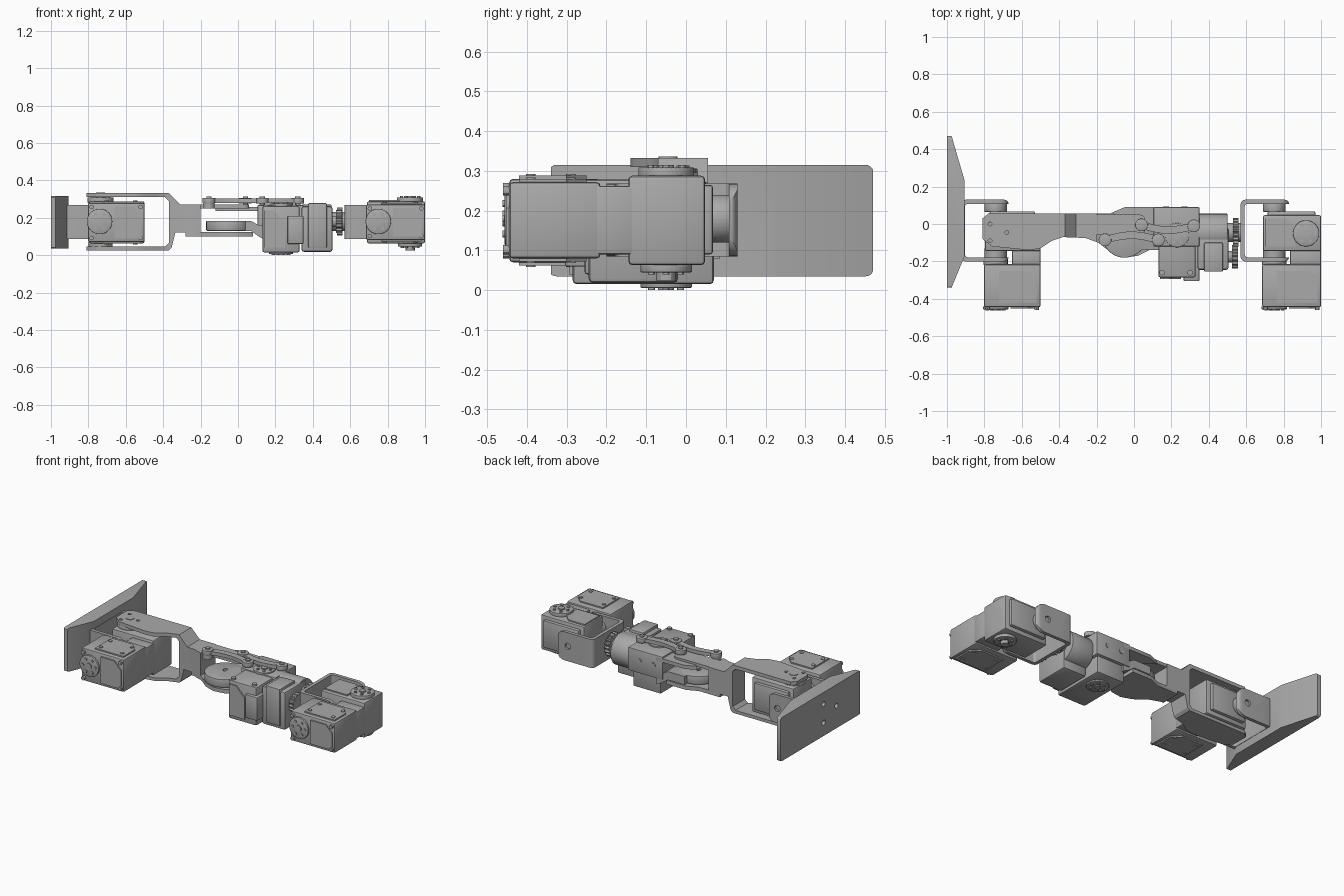
import bpy, bmesh, math
from mathutils import Vector

if "Cube" in bpy.data.objects:
    bpy.data.objects.remove(bpy.data.objects["Cube"], do_unlink=True)


def make_material(name, value):
    mat = bpy.data.materials.new(name)
    mat.use_nodes = True
    color = (value, value, value, 1)
    mat.diffuse_color = color
    mat.node_tree.nodes["Principled BSDF"].inputs["Base Color"].default_value = color
    return mat


GREY = make_material("plain grey", 0.4)


def place(axis, a, b, d):
    """Map a profile point (a, b) and a depth d to space."""
    return {"x": (d, a, b), "y": (a, d, b), "z": (a, b, d)}[axis]


def finish(name, bm, bevel=0, segments=2):
    bmesh.ops.recalc_face_normals(bm, faces=bm.faces)
    if bevel:
        bmesh.ops.bevel(bm, geom=bm.edges[:], offset=bevel, segments=segments,
                        profile=0.5, affect="EDGES")
    mesh = bpy.data.meshes.new(name)
    bm.to_mesh(mesh)
    bm.free()
    mesh.materials.append(GREY)
    obj = bpy.data.objects.new(name, mesh)
    bpy.context.collection.objects.link(obj)
    return obj


def prism(name, axis, outline, low, high, bevel=0):
    """Extrude a flat outline along an axis."""
    bm = bmesh.new()
    face = bm.faces.new([bm.verts.new(place(axis, a, b, low)) for a, b in outline])
    new = bmesh.ops.extrude_face_region(bm, geom=[face])["geom"]
    shift = Vector(place(axis, 0, 0, high - low))
    bmesh.ops.translate(bm, vec=shift, verts=[v for v in new if isinstance(v, bmesh.types.BMVert)])
    return finish(name, bm, bevel)


def box(name, xs, ys, zs, bevel=0.008):
    rect = [(xs[0], ys[0]), (xs[1], ys[0]), (xs[1], ys[1]), (xs[0], ys[1])]
    return prism(name, "z", rect, zs[0], zs[1], bevel)


def disc(name, axis, a, b, low, high, radius, sides=32, bevel=0):
    ring = [(a + radius * math.cos(math.tau * i / sides), b + radius * math.sin(math.tau * i / sides))
            for i in range(sides)]
    return prism(name, axis, ring, low, high, bevel)


def combine(obj, cutter, operation="DIFFERENCE"):
    """Boolean the two parts and keep only the result."""
    mod = obj.modifiers.new("cut", "BOOLEAN")
    mod.operation, mod.object, mod.solver = operation, cutter, "EXACT"
    graph = bpy.context.evaluated_depsgraph_get()
    obj.data = bpy.data.meshes.new_from_object(obj.evaluated_get(graph))
    obj.modifiers.clear()
    bpy.data.objects.remove(cutter, do_unlink=True)
    return obj


def drill(obj, axis, spots, low, high, radius):
    for a, b in spots:
        combine(obj, disc("drill", axis, a, b, low, high, radius, 20))


def rounded_rect(a0, a1, b0, b1, r, steps=5):
    points = []
    corners = [(a1 - r, b1 - r), (a0 + r, b1 - r), (a0 + r, b0 + r), (a1 - r, b0 + r)]
    for quarter, (a, b) in enumerate(corners):
        for i in range(steps + 1):
            t = math.pi / 2 * (quarter + i / steps)
            points.append((a + r * math.cos(t), b + r * math.sin(t)))
    return points


def bolts(name, axis, spots, low, high, radius=0.012):
    for a, b in spots:
        disc(name, axis, a, b, low, high, radius, 12)


def horn(name, axis, a, b, low, high, radius, outer):
    """Servo horn with a ring of screws; outer is the exposed side."""
    disc(name, axis, a, b, low, high, radius, 36, 0.003)
    spots = [(a + 0.65 * radius * math.cos(k * math.pi / 3), b + 0.65 * radius * math.sin(k * math.pi / 3))
             for k in range(6)]
    ends = sorted((outer, outer + (0.006 if outer == high else -0.006)))
    bolts(name + "_screw", axis, spots, ends[0], ends[1], 0.009)
    disc(name + "_hub", axis, a, b, ends[0], ends[1], 0.02, 16)


def cover(name, axis, a0, a1, b0, b1, low, high):
    """Thin servo lid with one cut corner."""
    cut = 0.3 * (b1 - b0)
    prism(name, axis, [(a0, b0), (a1, b0), (a1, b1 - cut), (a1 - cut, b1), (a0, b1)], low, high)


# Foot sole: tapered plate with rounded ends
plan = [(-1, -0.34), (-0.975, -0.34), (-0.905, -0.17), (-0.905, 0.23), (-0.975, 0.47), (-1, 0.47)]
sole = prism("foot_sole", "z", plan, 0.035, 0.315)
combine(sole, prism("sole_outline", "x", rounded_rect(-0.345, 0.471, 0.035, 0.315, 0.018), -1.1, -0.8), "INTERSECT")
drill(sole, "x", [(-0.1, 0.18), (0.03, 0.24), (0.03, 0.12)], -1.1, -0.93, 0.016)

# Yokes for foot and hip: a base and two side arms
def yoke(name, base_x, tip_x):
    lo, hi = sorted((base_x, tip_x))
    body = prism(name, "z", rounded_rect(lo, hi, -0.2, 0.13, 0.025), 0.085, 0.268)
    wall = 0.022
    inner = (lo + wall, hi + 0.2) if base_x < tip_x else (lo - 0.2, hi - wall)
    combine(body, prism("yoke_gap", "z", rounded_rect(*inner, -0.2 + wall, 0.13 - wall, 0.015), 0, 0.4))
    combine(body, prism("yoke_side", "y", rounded_rect(lo - 0.1, hi, 0.085, 0.268, 0.055), -0.5, 0.5), "INTERSECT")
    return body


foot_yoke = yoke("foot_yoke", -0.925, -0.67)
hip_yoke = yoke("hip_yoke", 0.57, 0.83)
drill(foot_yoke, "y", [(-0.74, 0.18)], 0.08, 0.2, 0.02)
drill(hip_yoke, "y", [(0.75, 0.18)], 0.08, 0.2, 0.02)


# Paired joint servos: one turns on y in front, one turns on z behind it
def joint(name, x0, x1, turn_x, lift_x, zs):
    z0, z1 = zs
    box(name + "_front_servo", (x0, x1), (-0.445, -0.215), zs, 0.01)
    box(name + "_front_servo_lug", (x0 + 0.15, x1), (-0.23, -0.13), (z0 + 0.01, z1 - 0.01), 0.006)
    box(name + "_rear_servo", (x0 + 0.005, x1), (-0.145, 0.048), (0.063, 0.288), 0.01)
    box(name + "_rear_servo_back", (x0 + 0.03, x1 - 0.03), (0.03, 0.068), (0.09, 0.265))
    disc(name + "_front_horn_seat", "y", turn_x, 0.18, -0.18, -0.13, 0.06)
    disc(name + "_front_horn_drive", "y", turn_x, 0.18, -0.22, -0.19, 0.065)
    horn(name + "_back_horn", "y", turn_x, 0.18, 0.065, 0.11, 0.06, 0.11)
    horn(name + "_front_horn", "y", turn_x, 0.18, -0.456, -0.44, 0.068, -0.456)
    horn(name + "_top_horn", "z", lift_x, -0.05, 0.28, 0.309, 0.07, 0.309)
    horn(name + "_bottom_horn", "z", lift_x, -0.05, 0.045, 0.07, 0.065, 0.045)
    cover(name + "_lid_top", "z", x0 + 0.08, x1 - 0.02, -0.42, -0.25, z1, z1 + 0.008)
    cover(name + "_lid_bottom", "z", x0 + 0.08, x1 - 0.02, -0.42, -0.25, z0 - 0.008, z0)
    cover(name + "_lid_front", "y", turn_x + 0.08, x1 - 0.015, z0 + 0.02, z1 - 0.02, -0.453, -0.445)
    for z in (z0 + 0.022, z1 - 0.022):
        bolts(name + "_case_bolt", "y", [(x0 + 0.02, z), (x1 - 0.02, z)], -0.46, -0.44)
    spots = [(x, y) for x in (x0 + 0.1, x1 - 0.05) for y in (-0.39, -0.29)]
    bolts(name + "_lid_bolt", "z", spots, z0 - 0.012, z1 + 0.012)


joint("ankle", -0.802, -0.5, -0.74, -0.735, (0.07, 0.28))
joint("hip", 0.685, 1.0, 0.75, 0.92, (0.08, 0.272))
bolts("hip_bottom_bolt", "z", [(0.92, -0.05)], 0.025, 0.05, 0.025)
cover("hip_top_lid", "z", 0.7, 0.86, -0.12, 0.03, 0.288, 0.296)
cover("hip_end_lid", "x", -0.12, 0.02, 0.09, 0.26, 0.995, 1.0)

# Shank: fork-shaped side profile trimmed to its plan
side = [(-0.81, 0.333), (-0.37, 0.333), (-0.31, 0.272), (-0.2, 0.272), (-0.2, 0.125), (0.1, 0.125),
        (0.1, 0.1), (-0.28, 0.1), (-0.28, 0.12), (-0.335, 0.12), (-0.355, 0.04), (-0.37, 0.025),
        (-0.81, 0.025), (-0.81, 0.045), (-0.39, 0.045), (-0.37, 0.065), (-0.37, 0.29),
        (-0.39, 0.31), (-0.81, 0.31)]
plan = [(-0.81, 0.03), (-0.78, 0.055), (-0.13, 0.055), (-0.06, 0.085), (0.08, 0.085), (0.08, -0.14),
        (0.02, -0.17), (-0.05, -0.18), (-0.12, -0.155), (-0.19, -0.1), (-0.26, -0.075), (-0.38, -0.07),
        (-0.44, -0.09), (-0.5, -0.13), (-0.56, -0.14), (-0.76, -0.12), (-0.81, -0.08)]
shank = prism("shank_fork", "y", side, -0.3, 0.3)
combine(shank, prism("shank_plan", "z", plan, -0.1, 0.5), "INTERSECT")
drill(shank, "z", [(-0.735, -0.045), (-0.68, -0.045), (-0.77, 0.0), (-0.77, -0.09)], 0.3, 0.4, 0.01)
prism("shank_top_rail", "z", rounded_rect(-0.23, 0.06, -0.06, 0.05, 0.03), 0.25, 0.272)
bolts("ankle_pivot_bolt", "z", [(-0.735, -0.045)], 0.32, 0.336, 0.024)

# Thigh: knee disc, arms and servo housing
knee = disc("knee_disc", "z", -0.05, -0.06, 0.13, 0.183, 0.12, 48, 0.004)
drill(knee, "z", [(-0.055, -0.045)], 0, 0.4, 0.018)
arm = [(-0.05, 0.183), (0.07, 0.183), (0.11, 0.16), (0.15, 0.16), (0.15, 0.08),
       (0.11, 0.1), (0.07, 0.13), (-0.05, 0.13)]
prism("thigh_lower_arm", "y", arm, -0.14, 0.085)
thigh_plan = [(-0.12, 0.06), (-0.05, 0.09), (0.15, 0.09), (0.15, -0.02), (-0.02, 0.0)]
prism("thigh_upper_arm", "z", thigh_plan, 0.235, 0.258)
box("thigh_housing", (0.105, 0.35), (-0.12, 0.09), (0.12, 0.268), 0.005)
box("thigh_servo", (0.13, 0.33), (-0.285, 0.07), (0.015, 0.262), 0.01)
box("thigh_front_tab", (0.265, 0.35), (-0.305, -0.1), (0.06, 0.21), 0.005)
horn("thigh_bottom_horn", "z", 0.23, -0.05, 0.006, 0.03, 0.065, 0.006)
bolts("thigh_top_bolt", "z", [(0.15, -0.26), (0.3, -0.26)], 0.25, 0.272, 0.015)
bolts("thigh_back_bolt", "y", [(0.17, 0.2), (0.27, 0.2)], 0.085, 0.094, 0.016)
cover("thigh_front_lid", "y", 0.14, 0.25, 0.04, 0.24, -0.293, -0.285)
horn("thigh_top_horn", "z", 0.23, -0.06, 0.26, 0.276, 0.065, 0.276)

# Hip rotation servo with its round housing
box("rotation_servo", (0.34, 0.505), (-0.245, -0.02), (0.018, 0.262), 0.012)
disc("rotation_barrel", "x", -0.045, 0.17, 0.34, 0.5, 0.1, 48, 0.004)
box("rotation_servo_cap", (0.375, 0.475), (-0.255, -0.1), (0.04, 0.278), 0.006)
box("rotation_servo_clip", (0.32, 0.37), (-0.235, -0.1), (0.06, 0.2), 0.004)


# Toothed wheels beside the hip yoke
def gear(name, y, z, radius, low, high, teeth=18):
    ring = []
    for i in range(teeth * 4):
        r = radius if i % 4 < 2 else radius * 0.87
        t = math.tau * i / (teeth * 4)
        ring.append((y + r * math.cos(t), z + r * math.sin(t)))
    prism(name, "x", ring, low, high)


gear("yaw_gear", -0.045, 0.18, 0.076, 0.53, 0.56)
gear("drive_gear", -0.175, 0.18, 0.062, 0.525, 0.555, 14)
disc("yaw_shaft", "x", -0.045, 0.18, 0.49, 0.58, 0.05)
disc("drive_shaft", "x", -0.175, 0.18, 0.49, 0.53, 0.03)


# Knee parallel links: bowed bars with round eyes and pins
def link(name, start, end, bow):
    (x0, y0), (x1, y1) = start, end
    steps, half = 14, 0.02
    centre = [(x0 + (x1 - x0) * i / steps, y0 + (y1 - y0) * i / steps + bow * math.sin(math.pi * i / steps))
              for i in range(steps + 1)]
    outline = [(x, y - half) for x, y in centre] + [(x, y + half) for x, y in reversed(centre)]
    prism(name + "_bar", "z", outline, 0.279, 0.302)
    for x, y in (start, end):
        disc(name + "_eye", "z", x, y, 0.276, 0.306, 0.034, 24, 0.003)
        disc(name + "_pin", "z", x, y, 0.25, 0.314, 0.014, 14)


link("lower_knee_link", (-0.155, -0.085), (0.13, -0.085), 0.025)
link("upper_knee_link", (0.04, -0.005), (0.32, -0.01), -0.025)
disc("lower_link_post", "z", -0.155, -0.085, 0.25, 0.278, 0.03)

# Smooth the round parts and keep edges crisp
for obj in bpy.context.collection.objects:
    obj.select_set(obj.type == "MESH" and GREY.name in obj.data.materials)
    if obj.select_get():
        bpy.context.view_layer.objects.active = obj
bpy.ops.object.shade_smooth_by_angle(angle=math.radians(30))
